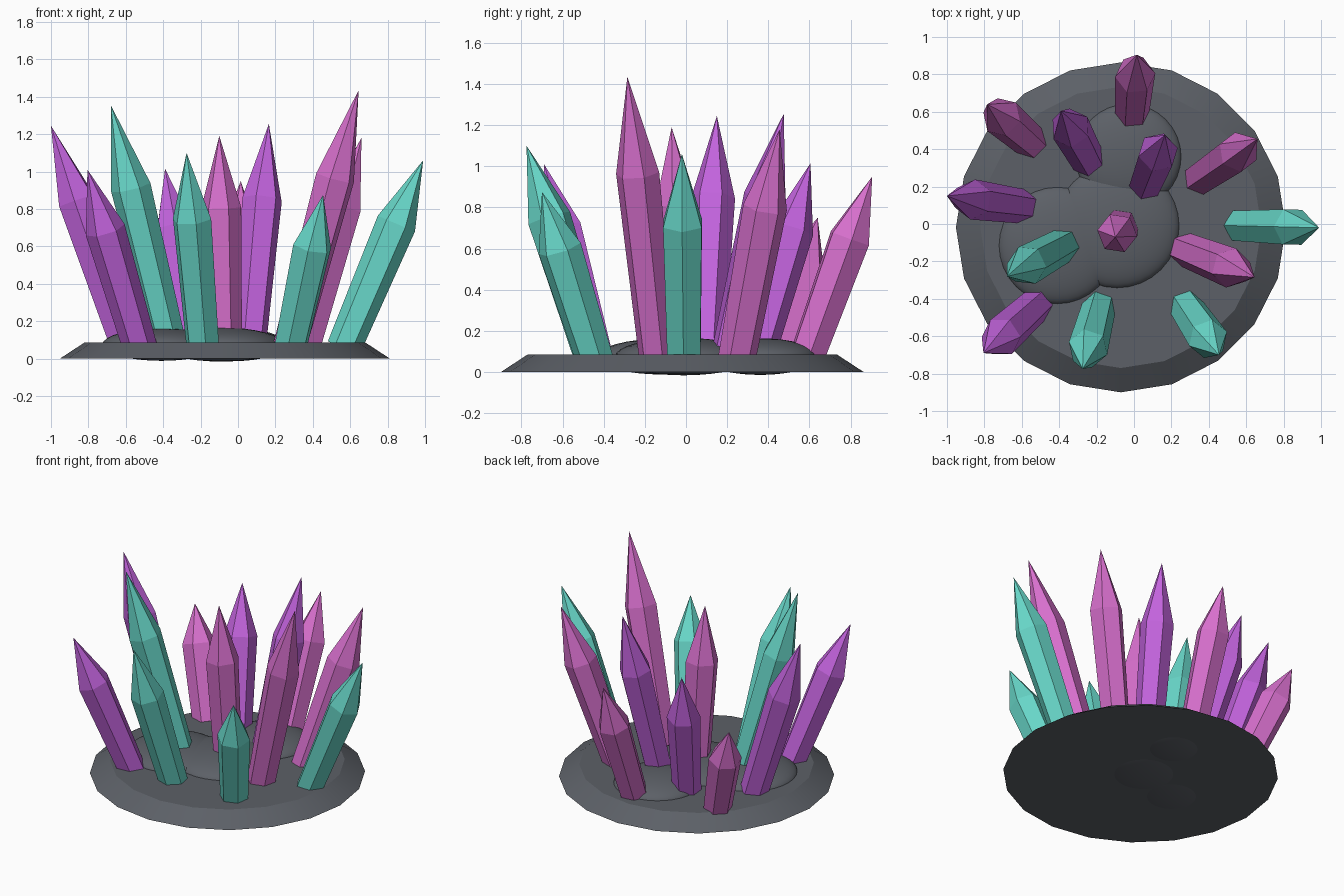
import bpy, bmesh, math
from mathutils import Vector

if "Cube" in bpy.data.objects:
    bpy.data.objects.remove(bpy.data.objects["Cube"])


def material(name, rgb):
    m = bpy.data.materials.new(name)
    m.diffuse_color = (*rgb, 1)
    m.use_nodes = True
    m.node_tree.nodes["Principled BSDF"].inputs["Base Color"].default_value = m.diffuse_color
    return m


rock = material("dark grey rock", (0.107, 0.117, 0.135))
pink = material("pink crystal", (0.68, 0.16, 0.61))
purple = material("purple crystal", (0.54, 0.125, 0.72))
teal = material("teal crystal", (0.14, 0.69, 0.59))


def smooth(ob, angle):
    bpy.ops.object.select_all(action='DESELECT')
    ob.select_set(True)
    bpy.context.view_layer.objects.active = ob
    bpy.ops.object.shade_smooth_by_angle(angle=math.radians(angle))


# Bevelled 20-sided base slab
bpy.ops.mesh.primitive_cone_add(vertices=20, radius1=0.882, radius2=0.752,
                                depth=0.085, location=(-0.07, -0.018, 0.0425))
slab = bpy.context.object
slab.name = "base_slab"
slab.data.materials.append(rock)
smooth(slab, 25)

# Low rounded mounds on the slab: x, y, radius, top height
mounds = [(-0.09, -0.01, 0.335, 0.166), (-0.41, -0.115, 0.315, 0.162),
          (-0.03, 0.36, 0.285, 0.164)]
for i, (x, y, r, top) in enumerate(mounds):
    bpy.ops.mesh.primitive_uv_sphere_add(segments=32, ring_count=16, radius=1,
                                         location=(x, y, 0.075))
    ob = bpy.context.object
    ob.name = f"mound_{i + 1}"
    ob.scale = (r, r, top - 0.075)
    ob.data.materials.append(rock)
    smooth(ob, 60)


# Six-sided crystal that swells to a shoulder, then comes to a point
def crystal(name, mat, foot, tip, turn):
    tip = Vector(tip)
    foot = Vector((*foot, 0.08))
    axis = (tip - foot).normalized()
    start = foot - axis * 0.025
    rot = Vector((0, 0, 1)).rotation_difference(axis)
    bm = bmesh.new()

    def ring(centre, r):
        angles = [turn + i * math.pi / 3 for i in range(6)]
        return [bm.verts.new(centre + rot @ Vector((r * math.cos(a), r * math.sin(a), 0)))
                for a in angles]

    low = ring(start, 0.092)
    high = ring(foot.lerp(tip, 0.655), 0.108)
    point = bm.verts.new(tip)
    bm.faces.new(low[::-1])
    for i in range(6):
        j = (i + 1) % 6
        bm.faces.new((low[i], low[j], high[j], high[i]))
        bm.faces.new((high[i], high[j], point))
    mesh = bpy.data.meshes.new(name)
    bm.to_mesh(mesh)
    bm.free()
    mesh.materials.append(mat)
    bpy.context.collection.objects.link(bpy.data.objects.new(name, mesh))


# Colour, foot (x, y), tip (x, y, z)
crystals = [
    (pink, (-0.07, -0.01), (-0.10, -0.07, 1.19)),
    (purple, (0.06, 0.21), (0.165, 0.475, 1.255)),
    (purple, (-0.245, 0.34), (-0.39, 0.605, 1.015)),
    (teal, (-0.37, -0.11), (-0.68, -0.28, 1.355)),
    (pink, (0.28, -0.14), (0.645, -0.285, 1.435)),
    (pink, (0.36, 0.25), (0.66, 0.455, 1.18)),
    (teal, (0.575, -0.01), (0.99, -0.02, 1.06)),
    (teal, (0.285, -0.45), (0.455, -0.70, 0.875)),
    (teal, (-0.19, -0.455), (-0.275, -0.775, 1.10)),
    (purple, (-0.53, -0.44), (-0.805, -0.69, 1.01)),
    (purple, (-0.60, 0.095), (-1.0, 0.15, 1.245)),
    (pink, (-0.56, 0.445), (-0.785, 0.64, 0.75)),
    (pink, (-0.01, 0.59), (0.015, 0.905, 0.95)),
]
for i, (mat, foot, tip) in enumerate(crystals):
    crystal(f"{mat.name.replace(' ', '_')}_{i + 1}", mat, foot, tip, -0.15 + 0.37 * i)
